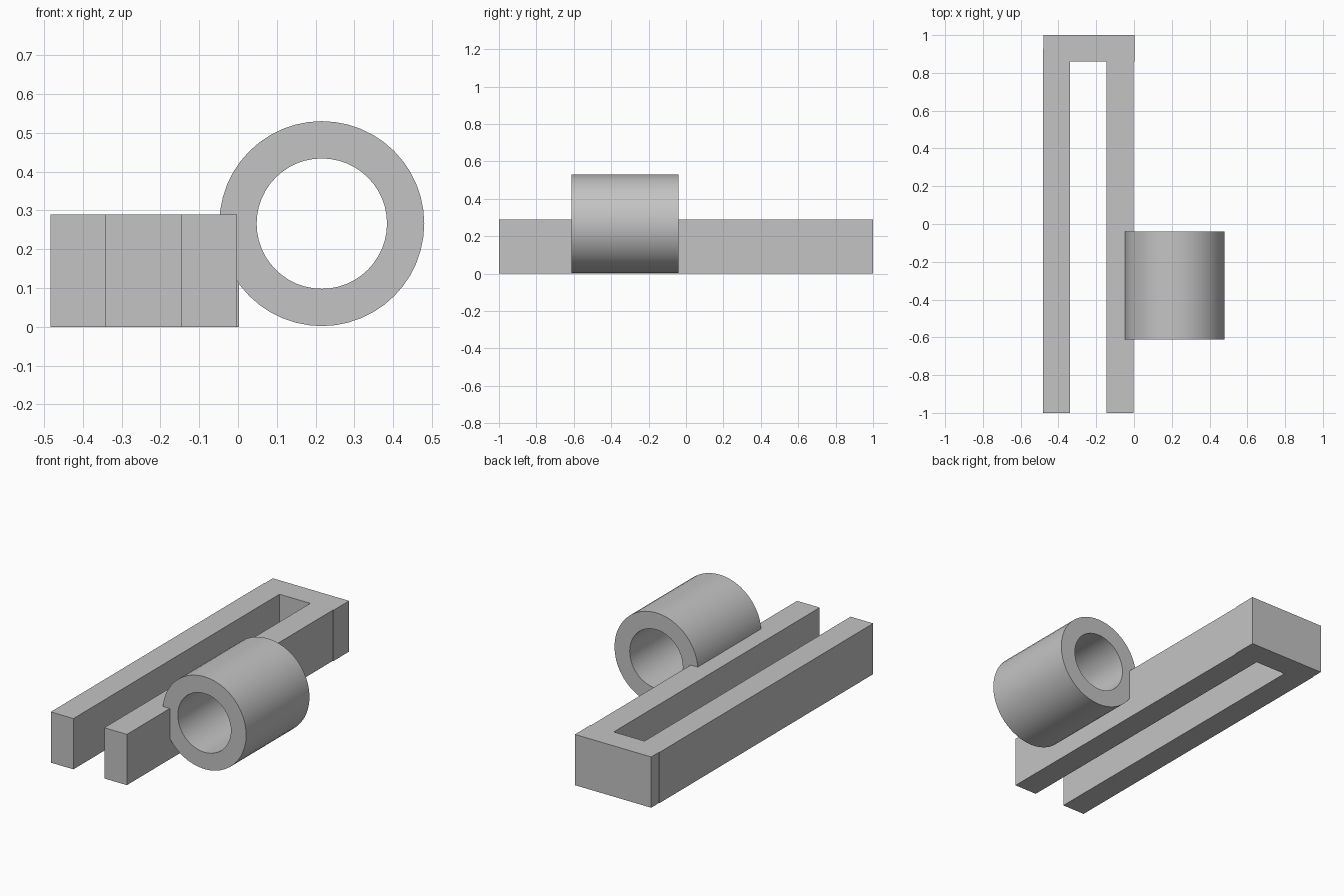
import bpy
import bmesh
import math
from mathutils import Vector

old = bpy.data.objects.get("Cube")
if old:
    bpy.data.objects.remove(old, do_unlink=True)

GREY = (0.55, 0.55, 0.55, 1.0)
grey = bpy.data.materials.new("plain_grey")
grey.use_nodes = True
grey.diffuse_color = GREY
grey.node_tree.nodes["Principled BSDF"].inputs["Base Color"].default_value = GREY

HEIGHT = 0.29


def add_object(name, bm):
    bmesh.ops.recalc_face_normals(bm, faces=bm.faces)
    mesh = bpy.data.meshes.new(name)
    bm.to_mesh(mesh)
    bm.free()
    mesh.materials.append(grey)
    obj = bpy.data.objects.new(name, mesh)
    bpy.context.collection.objects.link(obj)
    return obj


def block(name, x0, x1, y0, y1):
    """Upright block standing on the ground."""
    bm = bmesh.new()
    bmesh.ops.create_cube(bm, size=1)
    bmesh.ops.scale(bm, vec=(x1 - x0, y1 - y0, HEIGHT), verts=bm.verts)
    bmesh.ops.translate(bm, vec=((x0 + x1) / 2, (y0 + y1) / 2, HEIGHT / 2), verts=bm.verts)
    return add_object(name, bm)


def tube(name, centre, inner, outer, y0, y1, segments):
    """Hollow sleeve: a rectangular section spun about the y axis."""
    bm = bmesh.new()
    section = [(inner, y0), (outer, y0), (outer, y1), (inner, y1)]
    verts = [bm.verts.new(centre + Vector((r, y, 0))) for r, y in section]
    edges = [bm.edges.new((verts[i], verts[(i + 1) % 4])) for i in range(4)]
    bmesh.ops.spin(bm, geom=verts + edges, cent=centre, axis=(0, 1, 0),
                   angle=math.tau, steps=segments, use_merge=True)
    bmesh.ops.remove_doubles(bm, verts=bm.verts, dist=0.0001)
    return add_object(name, bm)


# Long fork: two arms joined by a bar at the back
block("right_arm", -0.483, -0.34, -1.0, 0.93)
block("left_arm", -0.145, -0.002, -1.0, 0.93)
block("back_bar", -0.48, 0.002, 0.86, 1.0)

# Round sleeve set into the side of the left arm
sleeve = tube("sleeve", Vector((0.216, 0, 0.266)), 0.168, 0.264, -0.612, -0.04, 48)
bpy.ops.object.select_all(action="DESELECT")
sleeve.select_set(True)
bpy.context.view_layer.objects.active = sleeve
bpy.ops.object.shade_smooth_by_angle(angle=math.radians(30))
